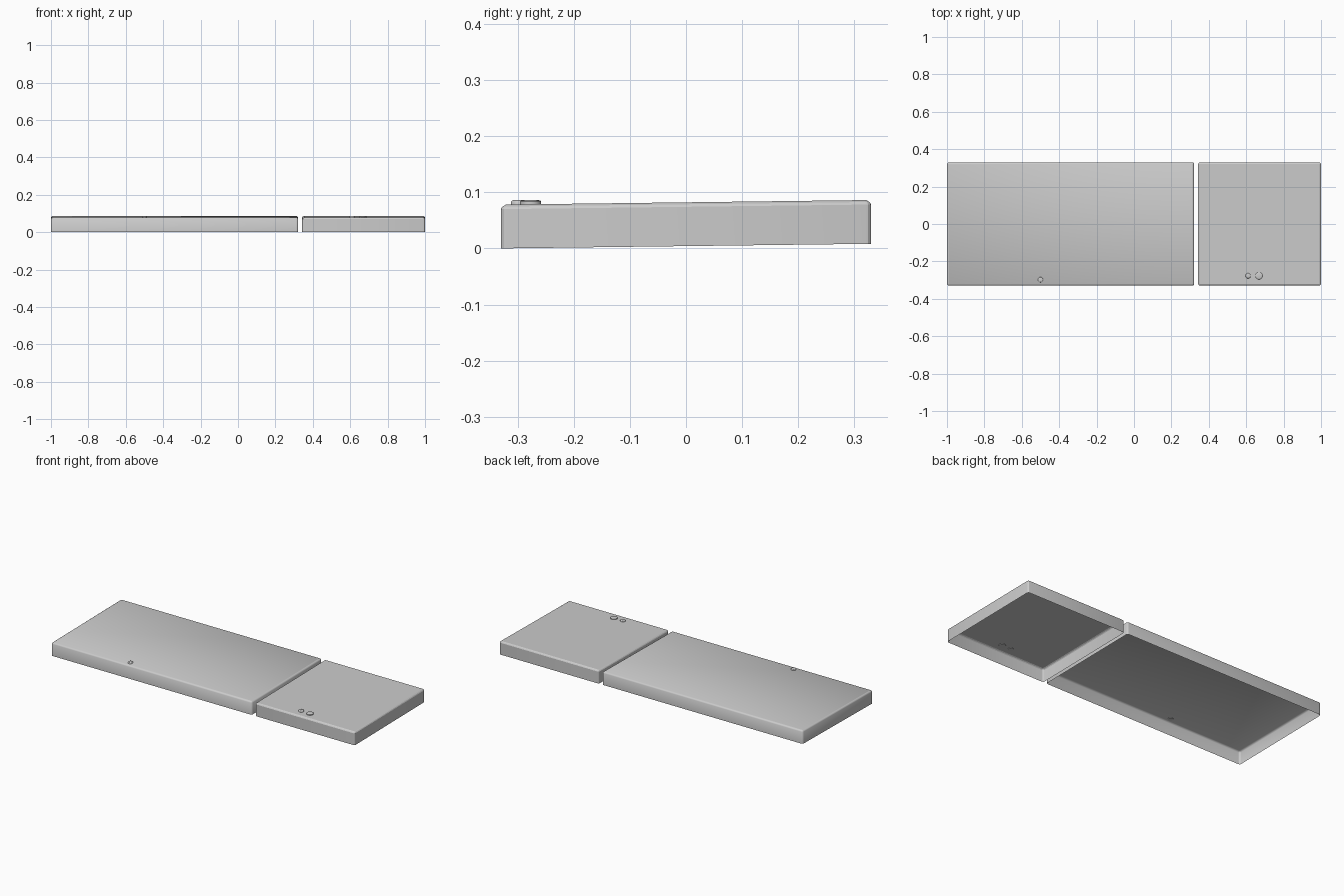
import bpy, bmesh, math

if "Cube" in bpy.data.objects:
    bpy.data.objects.remove(bpy.data.objects["Cube"])

SLOPE = 0.0125          # gentle rise toward the back


def lift(y):
    return (y + 0.33) * SLOPE


def finish(name, bm, angle):
    mesh = bpy.data.meshes.new(name)
    bm.normal_update()
    bm.to_mesh(mesh)
    bm.free()
    ob = bpy.data.objects.new(name, mesh)
    bpy.context.collection.objects.link(ob)
    bpy.context.view_layer.objects.active = ob
    ob.select_set(True)
    bpy.ops.object.shade_smooth_by_angle(angle=math.radians(angle))
    ob.select_set(False)
    return ob


def skin(bm, rings):
    """Bridge equal-length vertex rings and cap the last one."""
    n = len(rings[0])
    for a, b in zip(rings, rings[1:]):
        for i in range(n):
            j = (i + 1) % n
            bm.faces.new((a[i], a[j], b[j], b[i]))
    bm.faces.new(rings[-1])


def shell(name, x0, x1, angle):
    """Open-bottomed thin tray with rounded corners and a bevelled top rim."""
    bm = bmesh.new()
    cx, hx, hy, r, seg = (x0 + x1) / 2, (x1 - x0) / 2, 0.33, 0.011, 3
    rings = []
    for inset, z in ((0, 0), (0, 0.07), (0.003, 0.0745), (0.009, 0.078)):
        ring, rad = [], r - inset
        for q, (sx, sy) in enumerate(((1, 1), (-1, 1), (-1, -1), (1, -1))):
            for k in range(seg + 1):
                a = math.pi / 2 * (q + k / seg)
                x = cx + sx * (hx - r) + rad * math.cos(a)
                y = sy * (hy - r) + rad * math.sin(a)
                ring.append(bm.verts.new((x, y, z + lift(y))))
        rings.append(ring)
    skin(bm, rings)
    return finish(name, bm, angle)


def button(name, x, y, r):
    """Low round stud with a softened top, passing through the top face."""
    bm = bmesh.new()
    n, base = 24, lift(y)
    rings = [[bm.verts.new((x + rr * math.cos(2 * math.pi * i / n),
                            y + rr * math.sin(2 * math.pi * i / n), base + z))
              for i in range(n)]
             for rr, z in ((r, 0.075), (r, 0.0825), (r * 0.9, 0.0845), (r * 0.7, 0.0855))]
    skin(bm, rings)
    bm.faces.new(rings[0][::-1])
    return finish(name, bm, 40)


# Two covers side by side
shell("wide_cover", -1.0, 0.322, 40)
shell("square_cover", 0.343, 1.0, 25)

# Studs near the front edge
button("wide_cover_stud", -0.50, -0.298, 0.014)
button("small_stud", 0.61, -0.277, 0.014)
button("large_stud", 0.668, -0.277, 0.019)
